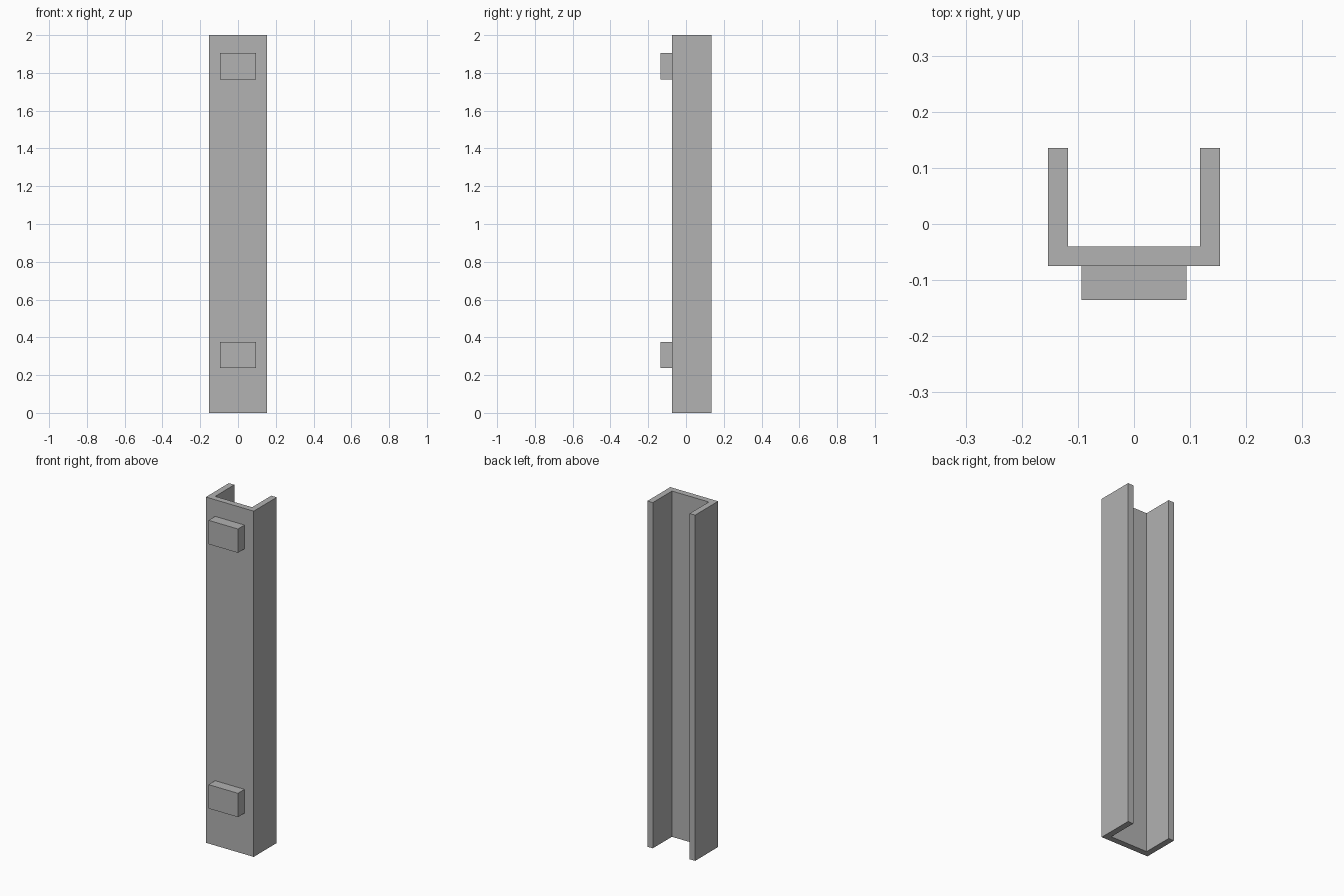
import bpy
import bmesh

cube = bpy.data.objects.get("Cube")
if cube:
    bpy.data.objects.remove(cube, do_unlink=True)

# Single grey material
GREY = (0.445, 0.445, 0.445, 1.0)
grey = bpy.data.materials.new("plain_grey")
grey.use_nodes = True
grey.diffuse_color = GREY
grey.node_tree.nodes["Principled BSDF"].inputs["Base Color"].default_value = GREY


def extrude_profile(name, profile, bottom, top):
    """Build a flat-shaded solid by raising an outline in x, y from bottom to top."""
    bm = bmesh.new()
    face = bm.faces.new([bm.verts.new((x, y, bottom)) for x, y in profile])
    raised = bmesh.ops.extrude_face_region(bm, geom=[face])["geom"]
    verts = [v for v in raised if isinstance(v, bmesh.types.BMVert)]
    bmesh.ops.translate(bm, verts=verts, vec=(0, 0, top - bottom))
    bmesh.ops.recalc_face_normals(bm, faces=bm.faces)
    mesh = bpy.data.meshes.new(name)
    bm.to_mesh(mesh)
    bm.free()
    mesh.materials.append(grey)
    obj = bpy.data.objects.new(name, mesh)
    bpy.context.collection.objects.link(obj)
    return obj


def mirrored(half):
    """Complete a symmetric outline from its +x half."""
    return half + [(-x, y) for x, y in reversed(half)]


# U-shaped channel, open at the back
outer, inner = 0.153, 0.118
front, web_back, back = -0.075, -0.04, 0.135
channel = [(outer, front), (outer, back), (inner, back), (inner, web_back)]
extrude_profile("channel", mirrored(channel), 0.0, 2.0)

# Two mounting blocks on the front face
block = mirrored([(0.094, -0.135), (0.094, front)])
for name, bottom in (("lower_block", 0.237), ("upper_block", 1.766)):
    extrude_profile(name, block, bottom, bottom + 0.138)
